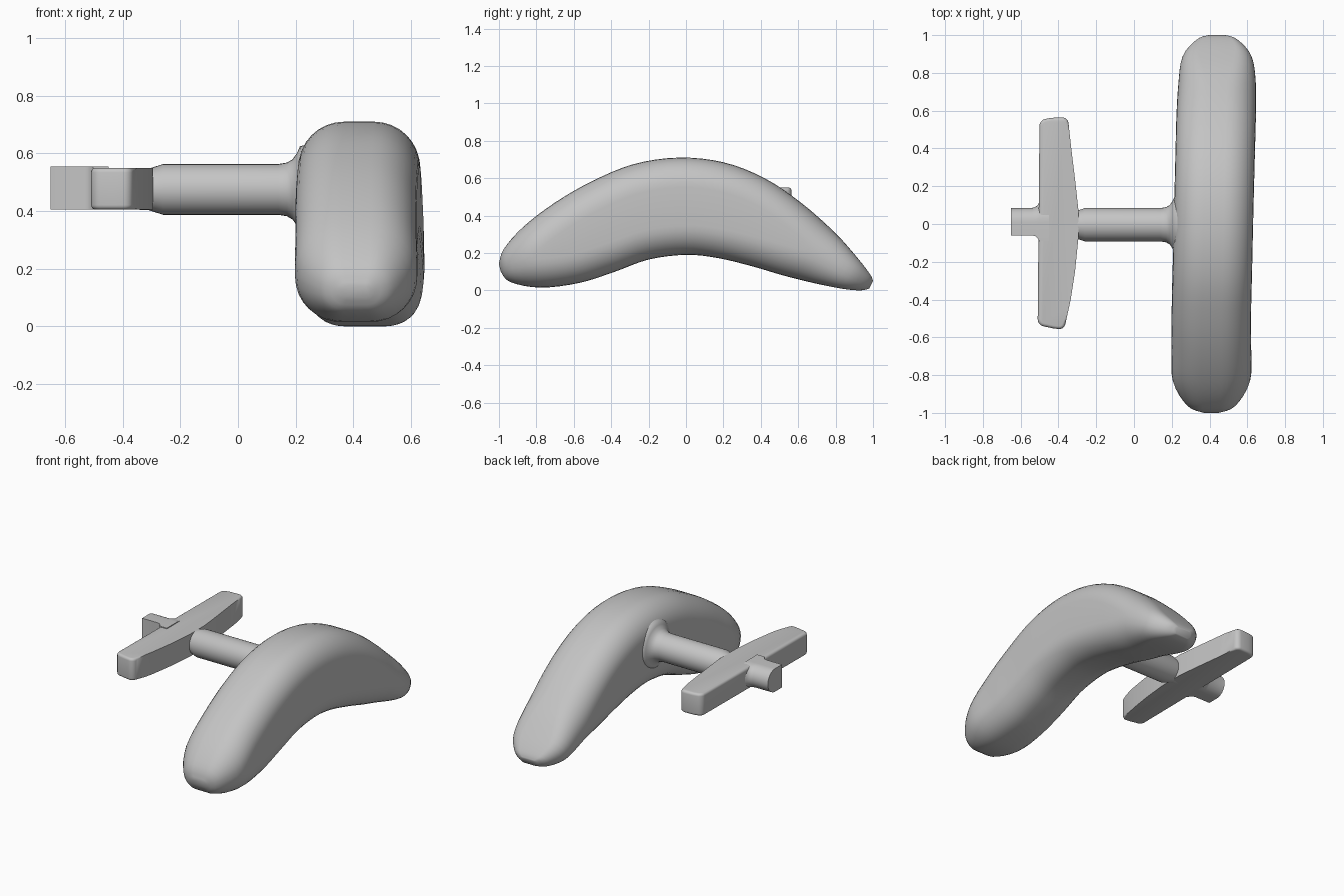
import bpy, bmesh, math
from mathutils import Vector

cube = bpy.data.objects.get("Cube")
if cube:
    bpy.data.objects.remove(cube, do_unlink=True)

grey = bpy.data.materials.new("plain grey")
grey.use_nodes = True
grey.diffuse_color = (0.55, 0.55, 0.55, 1)
grey.node_tree.nodes["Principled BSDF"].inputs["Base Color"].default_value = (0.55, 0.55, 0.55, 1)


def finish(name, bm, angle=40):
    bmesh.ops.recalc_face_normals(bm, faces=bm.faces)
    mesh = bpy.data.meshes.new(name)
    bm.to_mesh(mesh)
    bm.free()
    obj = bpy.data.objects.new(name, mesh)
    bpy.context.collection.objects.link(obj)
    mesh.materials.append(grey)
    bpy.ops.object.select_all(action='DESELECT')
    obj.select_set(True)
    bpy.context.view_layer.objects.active = obj
    bpy.ops.object.shade_smooth_by_angle(angle=math.radians(angle))
    return obj


def loft(name, rings, angle=40):
    """Skin a list of closed rings and cap both ends."""
    bm = bmesh.new()
    rows = [[bm.verts.new(p) for p in ring] for ring in rings]
    n = len(rows[0])
    for a, b in zip(rows, rows[1:]):
        for i in range(n):
            j = (i + 1) % n
            bm.faces.new((a[i], a[j], b[j], b[i]))
    bm.faces.new(rows[0])
    bm.faces.new(rows[-1])
    return finish(name, bm, angle)


def spline(keys, steps):
    """Smooth interpolation through rows of values."""
    keys = [Vector(k) for k in keys]
    out = []
    for i in range(len(keys) - 1):
        a, b = keys[max(i - 1, 0)], keys[i]
        c, d = keys[i + 1], keys[min(i + 2, len(keys) - 1)]
        for s in range(steps):
            t = s / steps
            out.append(0.5 * (2 * b + (c - a) * t + (2 * a - 5 * b + 4 * c - d) * t ** 2
                              + (3 * b - a - 3 * c + d) * t ** 3))
    return out + [keys[-1]]


def rounded_section(w, h, r, steps=8):
    pts = []
    for k, (sx, sy) in enumerate(((1, 1), (-1, 1), (-1, -1), (1, -1))):
        for s in range(steps + 1):
            a = math.pi / 2 * (k + s / steps)
            pts.append((sx * (w - r) + r * math.cos(a), sy * (h - r) + r * math.sin(a)))
    return pts


# Arched body: top y, top z, bottom y, bottom z, centre x, half width
sections = [
    (-1.0, .14, -.99, .10, .41, .05),
    (-.975, .22, -.94, .045, .41, .13),
    (-.87, .34, -.78, .015, .41, .205),
    (-.70, .47, -.57, .04, .41, .21),
    (-.50, .585, -.38, .10, .41, .21),
    (-.28, .675, -.20, .165, .415, .21),
    (-.04, .71, 0, .19, .42, .21),
    (.20, .685, .17, .173, .425, .21),
    (.42, .60, .35, .13, .43, .21),
    (.62, .465, .52, .08, .435, .21),
    (.80, .305, .68, .04, .44, .205),
    (.92, .17, .83, .01, .44, .185),
    (.985, .085, .93, 0, .44, .12),
    (1.0, .05, .98, .01, .44, .06),
]
body_rings = []
for ty, tz, by, bz, cx, w in spline(sections, 4):
    mid = Vector((cx, (ty + by) / 2, (tz + bz) / 2))
    up = Vector((0, ty - by, tz - bz)) / 2
    h = up.length
    r = min(.75 * w, .95 * h)
    body_rings.append([mid + Vector((u, 0, 0)) + up * (v / h)
                       for u, v in rounded_section(w, h, r)])
loft("arched_body", body_rings, 60)

# Round stem, flared where it meets the body
stem = [(-.40, .068), (-.31, .072), (-.26, .088), (.14, .088), (.17, .093),
        (.19, .105), (.205, .127), (.215, .15), (.26, .16)]
loft("stem", [[(x, -.004 + r * math.cos(t), .475 + r * math.sin(t))
               for t in (math.tau * i / 32 for i in range(32))] for x, r in stem], 60)

# Crossbar: bowed plan outline, rounded at its ends
outline = [(-.51, -.535), (-.50, .55), (-.44, .562), (-.35, .565), (-.332, .40),
           (-.31, .22), (-.295, .08), (-.295, -.08), (-.312, -.25), (-.335, -.40),
           (-.37, -.56), (-.43, -.552)]
bm = bmesh.new()
base = bm.faces.new([bm.verts.new((x, y, .405)) for x, y in outline])
top = bmesh.ops.extrude_face_region(bm, geom=[base])["geom"]
bmesh.ops.translate(bm, vec=(0, 0, .145), verts=[v for v in top if isinstance(v, bmesh.types.BMVert)])
corners = [e for e in bm.edges if abs(e.verts[0].co.z - e.verts[1].co.z) > .1
           and abs(e.verts[0].co.y) > .5 and not -.45 < e.verts[0].co.x < -.42]
bmesh.ops.bevel(bm, geom=corners, offset=.03, segments=5, profile=.5, affect='EDGES')
ends = [e for e in bm.edges if abs(e.verts[0].co.z - e.verts[1].co.z) < .01
        and all(abs(v.co.y) > .5 for v in e.verts)]
bmesh.ops.bevel(bm, geom=ends, offset=.016, segments=4, profile=.5, affect='EDGES')
finish("crossbar", bm, 35)

# Peg: flat front side, half-round back side
arc = [math.pi * (i / 16 - .5) for i in range(17)]
peg_rings = []
for x, grow in ((-.65, 0), (-.54, 0), (-.522, .005), (-.51, .016), (-.503, .03), (-.45, .03)):
    ring = [(x, .01 + (.075 + grow) * math.cos(t), .48 + .075 * math.sin(t)) for t in arc]
    peg_rings.append(ring + [(x, -.06 - grow, .555), (x, -.06 - grow, .405)])
loft("peg", peg_rings, 35)
